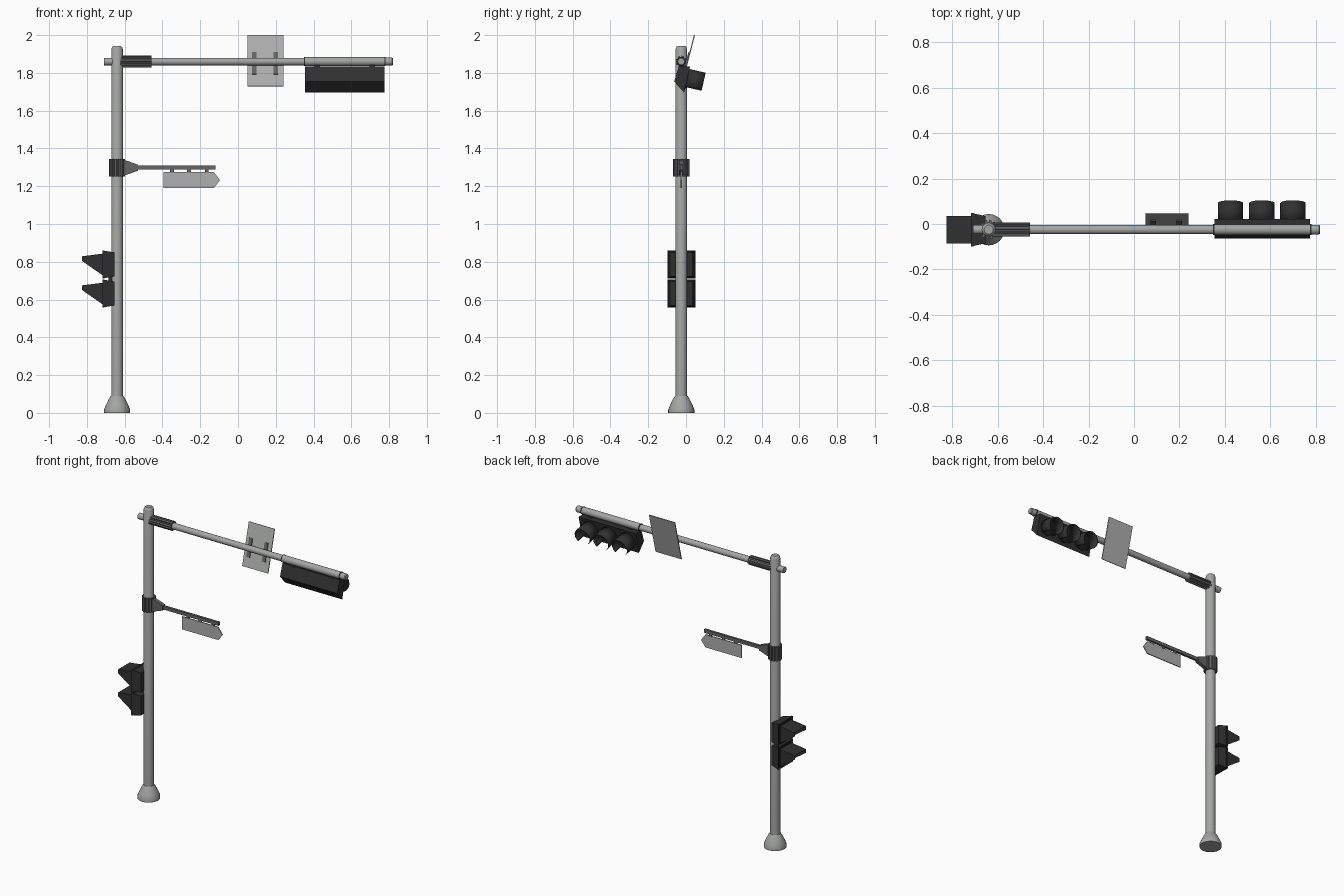
import bpy, bmesh, math
from mathutils import Matrix, Vector

cube = bpy.data.objects.get("Cube")
if cube:
    bpy.data.objects.remove(cube)

PX, PY = -0.64, -0.025      # pole axis
ARM_Z = 1.86


def material(name, r, g, b):
    m = bpy.data.materials.new(name)
    m.use_nodes = True
    m.diffuse_color = (r, g, b, 1)
    bsdf = next(n for n in m.node_tree.nodes if n.type == 'BSDF_PRINCIPLED')
    bsdf.inputs["Base Color"].default_value = (r, g, b, 1)
    return m


STEEL = material("pole grey", 0.37, 0.38, 0.37)
BRACKET = material("bracket grey", 0.13, 0.13, 0.13)
SIGN = material("sign grey", 0.42, 0.43, 0.42)
BLACK = material("housing black", 0.03, 0.03, 0.03)
LENS = material("lens black", 0.015, 0.015, 0.015)


def finish(name, bm, mat, smooth=False):
    bmesh.ops.recalc_face_normals(bm, faces=bm.faces)
    me = bpy.data.meshes.new(name)
    bm.to_mesh(me)
    bm.free()
    me.materials.append(mat)
    ob = bpy.data.objects.new(name, me)
    bpy.context.collection.objects.link(ob)
    if smooth:
        bpy.ops.object.select_all(action='DESELECT')
        ob.select_set(True)
        bpy.context.view_layer.objects.active = ob
        bpy.ops.object.shade_smooth_by_angle(angle=math.radians(35))
    return ob


def frame(axis, origin):
    """Matrix taking local z to the given axis."""
    rot = Vector(axis).to_track_quat('Z', 'Y').to_matrix().to_4x4()
    return Matrix.Translation(origin) @ rot


def lathe(name, profile, matrix, mat, sides=24):
    """Solid of revolution from (radius, height) pairs, capped at both ends."""
    bm = bmesh.new()
    rings = []
    for r, h in profile:
        rings.append([bm.verts.new(matrix @ Vector((
            r * math.cos(math.tau * i / sides), r * math.sin(math.tau * i / sides), h)))
            for i in range(sides)])
    for a, b in zip(rings, rings[1:]):
        for i in range(sides):
            j = (i + 1) % sides
            bm.faces.new((a[i], a[j], b[j], b[i]))
    bm.faces.new(rings[0])
    bm.faces.new(rings[-1])
    return finish(name, bm, mat, True)


def prism(name, points, matrix, depth, mat):
    """Outline in local xy, extruded by depth centred on local z."""
    bm = bmesh.new()
    low, high = ([bm.verts.new(matrix @ Vector((x, y, s * depth / 2))) for x, y in points]
                 for s in (-1, 1))
    n = len(points)
    bm.faces.new(low)
    bm.faces.new(high)
    for i in range(n):
        j = (i + 1) % n
        bm.faces.new((low[i], low[j], high[j], high[i]))
    return finish(name, bm, mat)


def box(name, centre, size, mat, tilt=0):
    bm = bmesh.new()
    bmesh.ops.create_cube(bm, size=1, matrix=Matrix.Translation(centre)
                          @ Matrix.Rotation(tilt, 4, 'X') @ Matrix.Diagonal((*size, 1)))
    return finish(name, bm, mat)


def ribbed(r_in, r_out, ribs):
    """Toothed ring outline."""
    pts = []
    for i in range(ribs):
        for k, r in ((0, r_in), (.3, r_in), (.4, r_out), (.9, r_out)):
            a = math.tau * (i + k) / ribs
            pts.append((r * math.cos(a), r * math.sin(a)))
    return pts


def xz(x, y, z):
    """Local x, y drawn in the world x, z plane."""
    return Matrix.Translation((x, y, z)) @ Matrix.Rotation(math.pi / 2, 4, 'X')


YZ = Matrix(((0, 0, 1, 0), (1, 0, 0, 0), (0, 1, 0, 0), (0, 0, 0, 1)))

# Pole with flared foot and rounded cap
lathe("pole", [(.031, .05), (.031, 1.925), (.026, 1.937), (.02, 1.942)],
      Matrix.Translation((PX, PY, 0)), STEEL)
lathe("pole_foot", [(.069, 0), (.069, .018), (.06, .04), (.043, .075), (.033, .09)],
      Matrix.Translation((PX, PY, 0)), STEEL)

# Mast arm along x, with sleeve over the signal head and end cap
along = frame((1, 0, 0), (0, PY, ARM_Z))
lathe("mast_arm", [(.02, -.71), (.02, .79)], along, STEEL)
lathe("mast_sleeve", [(.023, .352), (.023, .778)], along, STEEL)
lathe("mast_end_cap", [(.021, .778), (.021, .815), (.017, .82)], along, STEEL)
for x in (.352, .778):
    lathe("sleeve_band", [(.0245, x - .003), (.0245, x + .003)], along, BLACK)
prism("mast_clamp", ribbed(.023, .031, 8), frame((1, 0, 0), (-.54, PY, ARM_Z)), .165, BRACKET)

# Rectangular sign leaning back, with two straps and bolts
LEAN = -math.radians(14.5)
box("upper_sign", (.145, .01, 1.865), (.19, .006, .279), SIGN, LEAN)
for x in (.085, .2):
    box("sign_strap", (x, .003, 1.85), (.024, .012, .12), BRACKET, LEAN)

# Three-lamp signal head facing the back
head = [(.022, 1.835), (-.01, 1.695), (-.063, 1.755), (-.037, 1.835)]
prism("signal_housing", head, Matrix.Translation((.565, 0, 0)) @ YZ, .422, BLACK)
aim = Vector((0, math.cos(.227), -math.sin(.227)))


def hood(name, x):
    """Open tube with a gap along its underside."""
    m = frame(aim, Vector((x, .006, 1.766)))
    down = m.to_3x3().inverted() @ Vector((0, 0, -1))
    start = math.atan2(down.y, down.x)
    bm = bmesh.new()
    gap, steps = math.radians(42), 24
    rows = []
    for i in range(steps + 1):
        a = start + gap + (math.tau - 2 * gap) * i / steps
        rows.append([bm.verts.new(m @ Vector((.056 * math.cos(a), .056 * math.sin(a), h)))
                     for h in (0, .088)])
    for a, b in zip(rows, rows[1:]):
        bm.faces.new((a[0], b[0], b[1], a[1]))
    ob = finish(name, bm, BLACK, True)
    ob.modifiers.new("wall", 'SOLIDIFY').thickness = .003


for i, x in enumerate((.425, .563, .70)):
    hood(f"lamp_hood_{i + 1}", x)
    lathe(f"lamp_lens_{i + 1}", [(.05, -.005), (.05, .006), (.03, .014), (.01, .017)],
          frame(aim, Vector((x, .006, 1.766))), LENS)
for x in (.42, .71):
    box("head_hanger", (x, PY, 1.836), (.03, .03, .02), BLACK)

# Lower clamp with tapered bracket and side arm
prism("pole_collar", ribbed(.034, .043, 12), Matrix.Translation((PX, PY, 1.298)), .094, BRACKET)
prism("tapered_bracket", [(-.615, .042), (-.585, .036), (-.53, .016),
                          (-.53, -.016), (-.585, -.036), (-.615, -.042)],
      xz(0, PY, 1.298), .026, BRACKET)
box("side_arm", (-.33, PY, 1.299), (.42, .016, .022), BRACKET)

# Hanging arrow sign
prism("arrow_sign", [(-.395, 1.276), (-.395, 1.19), (-.128, 1.19), (-.095, 1.231), (-.128, 1.276)],
      xz(0, PY, 0), .006, SIGN)
for x in (-.35, -.26, -.165):
    box("sign_hanger", (x, PY, 1.281), (.02, .008, .018), BRACKET)


# Two stacked crossing signals facing the right side
def crossing_signal(index, z):
    # housing flares toward its face
    bm = bmesh.new()
    back, face = ([bm.verts.new((x, PY + sy * hy, z + sz * hz))
                   for sy, sz in ((-1, -1), (1, -1), (1, 1), (-1, 1))]
                  for x, hy, hz in ((-.655, .06, .064), (-.718, .074, .074)))
    bm.faces.new(back)
    front = bm.faces.new(face)
    for i in range(4):
        j = (i + 1) % 4
        bm.faces.new((back[i], back[j], face[j], face[i]))
    # recessed lens
    bmesh.ops.inset_region(bm, faces=[front], thickness=.014)
    bmesh.ops.translate(bm, verts=front.verts, vec=(.012, 0, 0))
    ob = finish(f"crossing_housing_{index}", bm, BLACK)
    ob.data.materials.append(LENS)
    min(ob.data.polygons, key=lambda p: abs(p.center.x + .706) + abs(p.normal.z)
        + abs(p.normal.y)).material_index = 1
    # hood: sloped roof and two cheeks
    bm = bmesh.new()
    side = [(-.716, .057), (-.825, .043), (-.825, .018), (-.716, -.058)]
    left, right = ([bm.verts.new((x, PY + s * .06, z + dz)) for x, dz in side] for s in (-1, 1))
    bm.faces.new(left)
    bm.faces.new(right)
    bm.faces.new((left[0], left[1], right[1], right[0]))
    hood_ob = finish(f"crossing_hood_{index}", bm, BLACK)
    hood_ob.modifiers.new("wall", 'SOLIDIFY').thickness = .004


for index, z in enumerate((.632, .786)):
    crossing_signal(index + 1, z)
box("crossing_mount", (-.665, PY, .71), (.04, .03, .05), BLACK)
